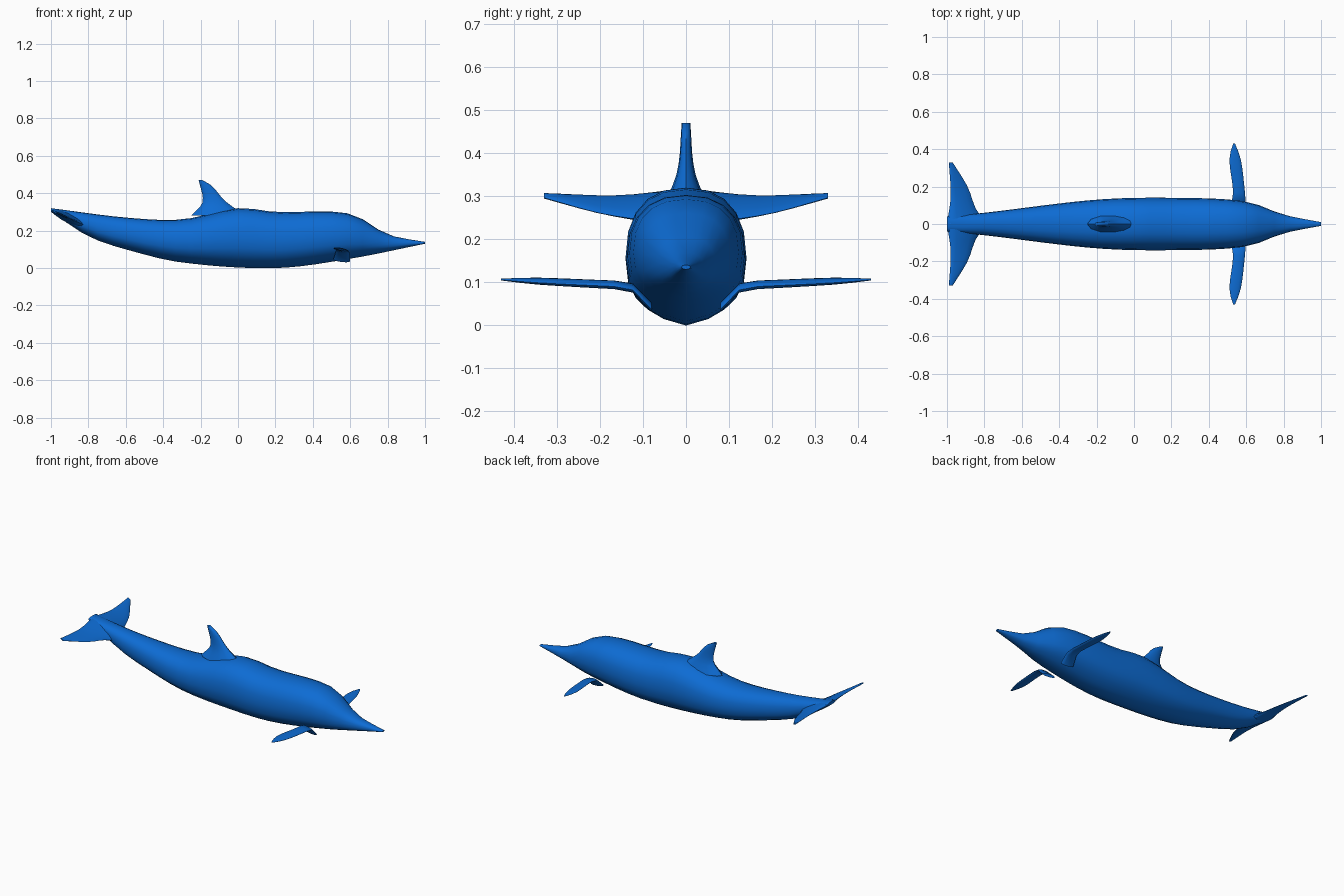
import bpy, bmesh, math
from mathutils import Vector

cube = bpy.data.objects.get("Cube")
if cube:
    bpy.data.objects.remove(cube)

blue = bpy.data.materials.new("ocean blue")
blue.use_nodes = True
blue.diffuse_color = (0.004, 0.15, 0.66, 1)
shader = blue.node_tree.nodes["Principled BSDF"]
shader.inputs["Base Color"].default_value = blue.diffuse_color


def smooth_curve(points, position):
    """Read a smooth curve through a few points at the given position."""
    last = len(points) - 1

    def slope(index):
        before = points[max(index - 1, 0)]
        after = points[min(index + 1, last)]
        return (after[1] - before[1]) / (after[0] - before[0])

    index = 0
    while index < last - 1 and position > points[index + 1][0]:
        index += 1
    (start, low), (end, high) = points[index], points[index + 1]
    width = end - start
    t = (position - start) / width
    ease = t * t * (3 - 2 * t)
    bend = t * (1 - t) * ((1 - t) * slope(index) - t * slope(index + 1))
    return low + (high - low) * ease + width * bend


def spread(start, end, steps):
    """Evenly spaced positions, both ends included."""
    return [start + (end - start) * step / steps for step in range(steps + 1)]


def loft(name, rings, mirror=False):
    """Skin closed rings of equal length and cap both ends."""
    bm = bmesh.new()
    loops = [[bm.verts.new(point) for point in ring] for ring in rings]
    for near, far in zip(loops, loops[1:]):
        for i in range(len(near)):
            bm.faces.new((near[i - 1], near[i], far[i], far[i - 1]))
    bm.faces.new(loops[0])
    bm.faces.new(loops[-1])
    bmesh.ops.recalc_face_normals(bm, faces=bm.faces)
    mesh = bpy.data.meshes.new(name)
    bm.to_mesh(mesh)
    bm.free()
    mesh.materials.append(blue)
    obj = bpy.data.objects.new(name, mesh)
    bpy.context.collection.objects.link(obj)
    if mirror:
        obj.modifiers.new("mirror", 'MIRROR').use_axis = (False, True, False)
    bpy.ops.object.select_all(action='DESELECT')
    obj.select_set(True)
    bpy.context.view_layer.objects.active = obj
    bpy.ops.object.shade_smooth_by_angle(angle=math.radians(40))


def fin(name, leading, trailing, thickness, place, mirror=False):
    """Loft lens sections between two edge curves; place maps span, x, offset to space."""
    rings = []
    for span in spread(leading[0][0], leading[-1][0], 8):
        front = smooth_curve(leading, span)
        rear = smooth_curve(trailing, span)
        half = smooth_curve(thickness, span)
        ring = []
        for angle in spread(0, math.tau, 12)[:-1]:
            x = (front + rear) / 2 + (front - rear) / 2 * math.cos(angle)
            ring.append(place(span, x, half * math.sin(angle)))
        rings.append(ring)
    loft(name, rings, mirror)


def body_ring(x):
    """Rounded back and sides, with the belly drawn down to a keel."""
    top, bottom = smooth_curve(back, x), smooth_curve(belly, x)
    width = smooth_curve(half_width, x)
    ring = []
    for angle in spread(0, math.tau, 20)[:-1]:
        side, rise = math.sin(angle), math.cos(angle)
        y = math.copysign(abs(side) ** 0.85, side)
        z = math.copysign(abs(rise) ** 0.85, rise)
        if rise < 0:
            z *= 1 - abs(math.sin(2 * angle)) / 10
        ring.append(Vector((x, y * width, (top + bottom + z * (top - bottom)) / 2)))
    return ring


# Body: back and belly heights and half width along the length
back = [(-1, .32), (-.6, .27), (-.3, .26), (0, .32), (.2, .3), (.6, .29), (.8, .18), (1, .14)]
belly = [(-1, .3), (-.8, .17), (-.6, .1), (-.3, .03), (.2, 0), (.6, .05), (1, .13)]
half_width = [(-1, .04), (-.8, .06), (-.2, .13), (.2, .14), (.6, .12), (.8, .05), (1, .01)]
loft("body", [body_ring(x) for x in spread(-1, 1, 24)])

# Dorsal fin, flaring into the back
fin("dorsal_fin",
    leading=[(.28, .04), (.36, -.07), (.44, -.14), (.47, -.19)],
    trailing=[(.28, -.25), (.35, -.19), (.47, -.21)],
    thickness=[(.28, .05), (.36, .02), (.47, .01)],
    place=lambda span, x, offset: Vector((x, offset, span)))

# Tail flukes, swept back and rising toward the rear
fin("tail_flukes",
    leading=[(0, -.78), (.07, -.84), (.2, -.89), (.33, -.97)],
    trailing=[(0, -1), (.15, -.98), (.33, -.99)],
    thickness=[(0, .03), (.15, .01), (.33, .005)],
    place=lambda span, x, offset: Vector((x, span, .31 - (x + 1) * .45 + offset)),
    mirror=True)

# Flippers, with the root dipping under the belly
fin("flippers",
    leading=[(.08, .6), (.2, .59), (.35, .57), (.43, .54)],
    trailing=[(.08, .51), (.16, .53), (.35, .51), (.43, .53)],
    thickness=[(.08, .01), (.35, .007), (.43, .002)],
    place=lambda span, x, offset: Vector(
        (x, span, .09 + span / 30 - max(0, .13 - span) - (x - .55) / 8 + offset)),
    mirror=True)
